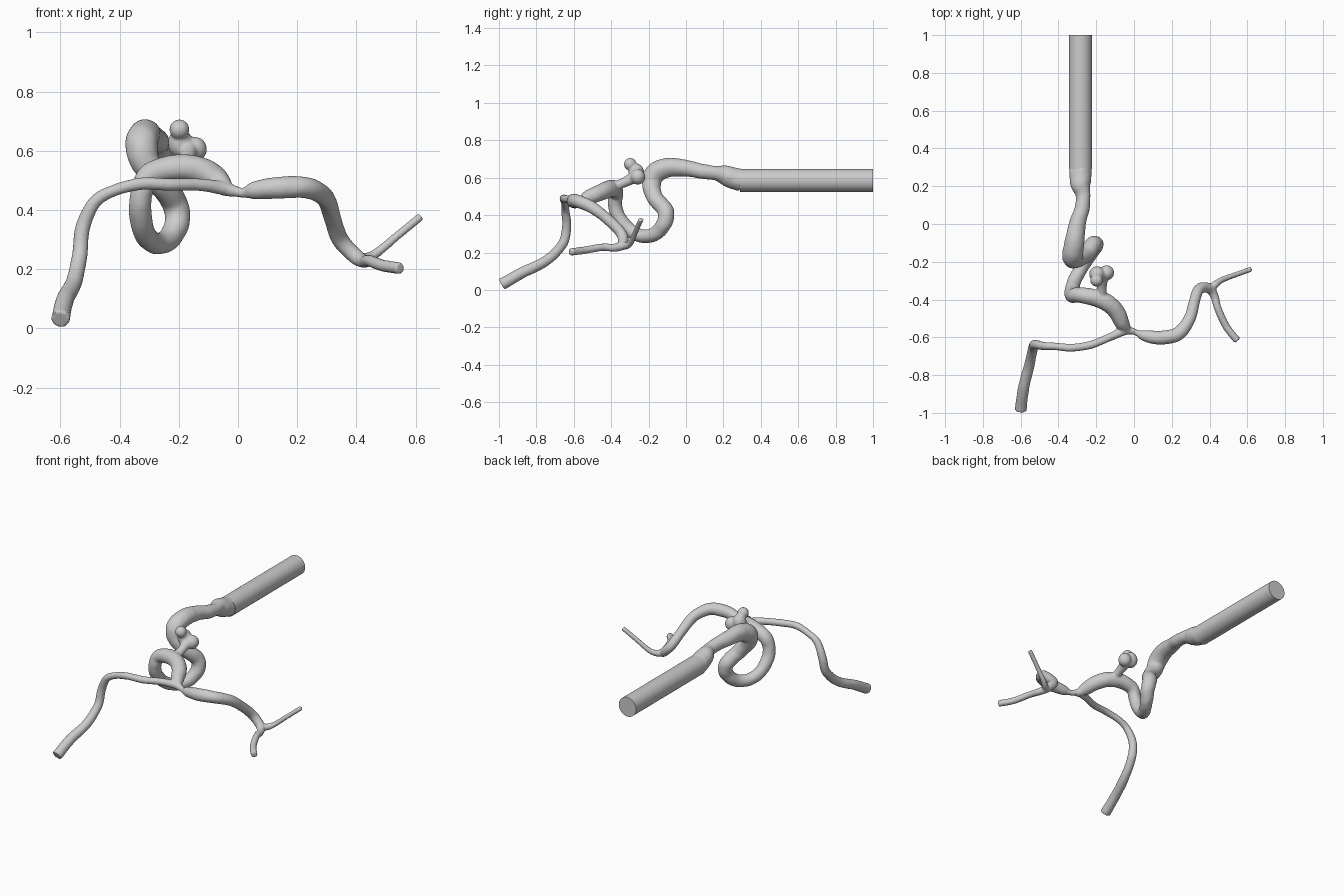
import bpy, bmesh, math
from mathutils import Vector, noise

if "Cube" in bpy.data.objects:
    bpy.data.objects.remove(bpy.data.objects["Cube"])

SIDES = 20
STEPS = 10


def catmull(a, b, c, d, t):
    return 0.5 * (2 * b + (c - a) * t + (2 * a - 5 * b + 4 * c - d) * t * t
                  + (3 * b - a - 3 * c + d) * t ** 3)


def tube(name, pts, lumps=0.05):
    """Sweep a round section along a spline of (x, y, z, radius) points."""
    p = [Vector(q) for q in pts]
    p = [2 * p[0] - p[1]] + p + [2 * p[-1] - p[-2]]
    path = [catmull(*p[i:i + 4], k / STEPS) for i in range(len(p) - 3) for k in range(STEPS)]
    path.append(p[-2])
    pos = [q.to_3d() for q in path]
    bm = bmesh.new()
    rings, n = [], None
    for i, c in enumerate(pos):
        tan = (pos[min(i + 1, len(pos) - 1)] - pos[max(i - 1, 0)]).normalized()
        n = n if n else tan.orthogonal()
        n = (n - tan * n.dot(tan)).normalized()
        b = tan.cross(n)
        ring = []
        for k in range(SIDES):
            a = 2 * math.pi * k / SIDES
            d = n * math.cos(a) + b * math.sin(a)
            r = path[i][3] * (1 + lumps * noise.noise((c + d * path[i][3]) * 22))
            ring.append(bm.verts.new(c + d * r))
        rings.append(ring)
    for r0, r1 in zip(rings, rings[1:]):
        for k in range(SIDES):
            j = (k + 1) % SIDES
            bm.faces.new((r0[k], r0[j], r1[j], r1[k]))
    bm.faces.new(rings[0][::-1])
    bm.faces.new(rings[-1])
    return finish(name, bm)


def finish(name, bm):
    bmesh.ops.recalc_face_normals(bm, faces=bm.faces)
    me = bpy.data.meshes.new(name)
    bm.to_mesh(me)
    bm.free()
    ob = bpy.data.objects.new(name, me)
    bpy.context.collection.objects.link(ob)
    return ob


def blob(name, x, y, z, r, s=(1, 1, 1)):
    bm = bmesh.new()
    bmesh.ops.create_uvsphere(bm, u_segments=20, v_segments=14, radius=r)
    bmesh.ops.scale(bm, vec=s, verts=bm.verts)
    bmesh.ops.translate(bm, vec=(x, y, z), verts=bm.verts)
    return finish(name, bm)


# main artery: tapers off the inlet, loops down and comes forward to the fork
parts = [tube("vessel_tree", [
    (-.283, .30, .585, .060), (-.283, .25, .598, .058), (-.283, .205, .615, .052),
    (-.27, .155, .625, .039), (-.275, .08, .635, .040), (-.30, 0, .65, .045),
    (-.315, -.09, .655, .052), (-.325, -.165, .625, .055), (-.315, -.185, .565, .050),
    (-.26, -.165, .49, .044), (-.215, -.11, .425, .044), (-.205, -.115, .36, .042),
    (-.235, -.165, .30, .038), (-.28, -.235, .288, .036), (-.315, -.30, .32, .037),
    (-.33, -.36, .39, .038), (-.325, -.38, .46, .038), (-.30, -.375, .515, .040),
    (-.23, -.385, .54, .044), (-.155, -.41, .54, .046), (-.095, -.46, .52, .044),
    (-.065, -.52, .495, .040), (-.035, -.56, .47, .025), (-.005, -.568, .462, .018)])]

# left branch
parts.append(tube("left_branch", [
    (-.01, -.565, .462, .018), (-.06, -.57, .475, .023), (-.13, -.60, .485, .021),
    (-.23, -.64, .486, .021), (-.33, -.655, .488, .021), (-.42, -.648, .465, .020),
    (-.485, -.645, .425, .022), (-.525, -.638, .34, .025), (-.535, -.66, .245, .026),
    (-.555, -.75, .155, .028), (-.585, -.87, .095, .030), (-.60, -.985, .030, .032)]))

# right branch with its two endings
parts.append(tube("right_branch", [
    (-.01, -.565, .462, .018), (.02, -.578, .458, .017), (.06, -.592, .467, .031),
    (.14, -.602, .475, .037), (.235, -.58, .474, .036), (.295, -.50, .44, .032),
    (.32, -.41, .37, .029), (.345, -.345, .30, .029), (.395, -.34, .245, .027),
    (.425, -.38, .226, .022), (.445, -.45, .228, .020), (.49, -.545, .212, .020),
    (.548, -.618, .203, .020)]))
parts.append(tube("right_twig", [
    (.39, -.35, .24, .022), (.425, -.325, .235, .020), (.465, -.296, .252, .016),
    (.54, -.268, .314, .014), (.618, -.24, .378, .014)], 0))

# lobed bulge above the loop
parts.append(tube("bulge_neck", [
    (-.17, -.39, .55, .028), (-.17, -.33, .575, .026), (-.165, -.27, .605, .034)]))
parts.append(blob("bulge_side", -.145, -.258, .605, .040, (1, 1, 1.05)))
parts.append(blob("bulge_body", -.195, -.265, .625, .042, (1, 1, 1.2)))
parts.append(blob("bulge_tip", -.198, -.298, .672, .034))

# fuse the vessels into one smooth skin
bpy.ops.object.select_all(action='DESELECT')
for ob in parts:
    ob.select_set(True)
vessel = parts[0]
bpy.context.view_layer.objects.active = vessel
bpy.ops.object.join()
rm = vessel.modifiers.new("fuse", 'REMESH')
rm.mode = 'VOXEL'
rm.voxel_size = 0.006
sm = vessel.modifiers.new("soften", 'SMOOTH')
sm.factor = 0.5
sm.iterations = 4
bpy.ops.object.modifier_apply(modifier="fuse")
bpy.ops.object.modifier_apply(modifier="soften")
bpy.ops.object.shade_smooth_by_angle(angle=math.radians(50))

# long straight inlet pipe
bpy.ops.mesh.primitive_cylinder_add(vertices=32, radius=.0615, depth=.71,
                                    location=(-.283, .645, .585),
                                    rotation=(math.pi / 2, 0, 0))
inlet = bpy.context.object
inlet.name = "inlet_pipe"
bpy.ops.object.shade_smooth_by_angle(angle=math.radians(40))
